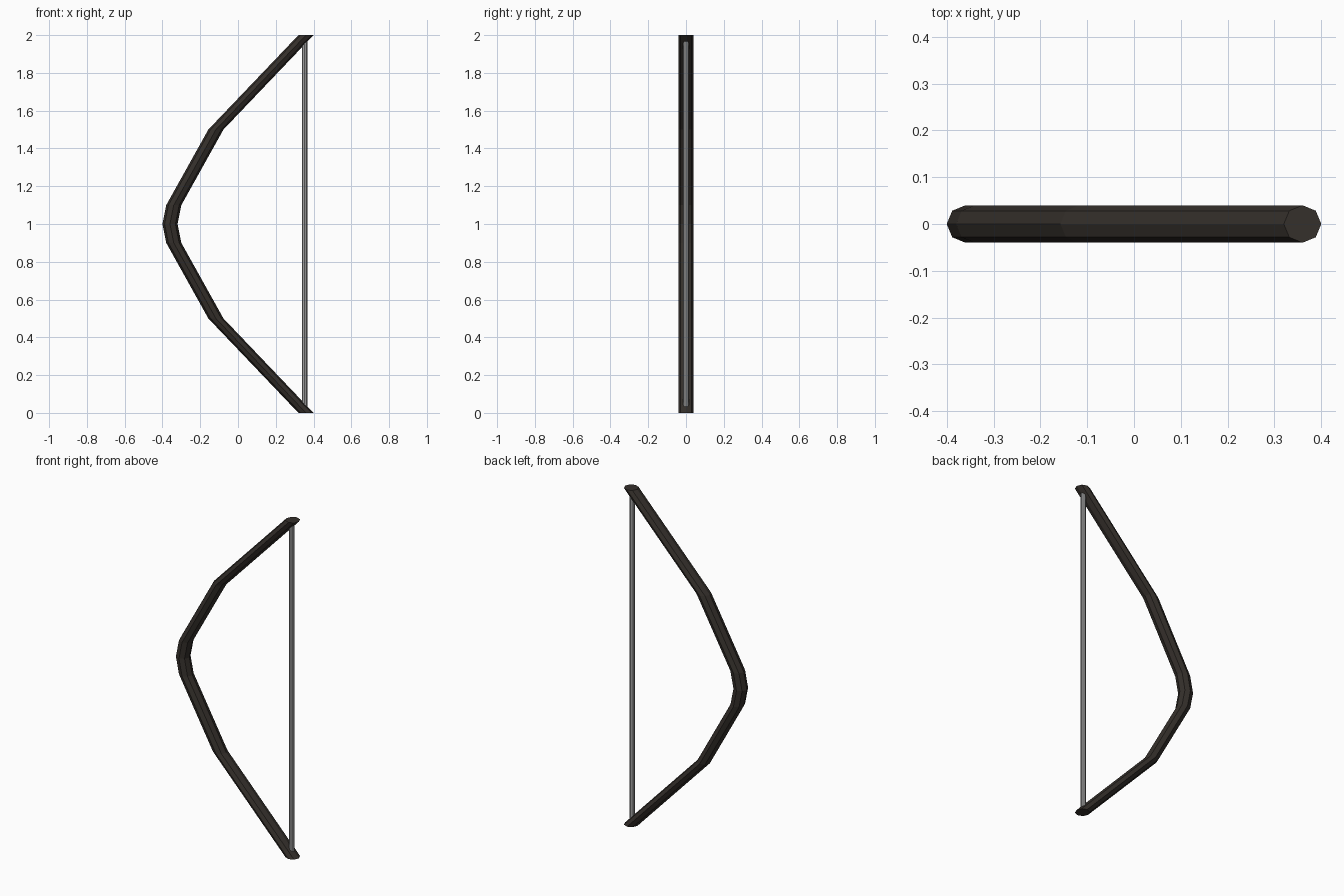
import bpy, bmesh
from math import cos, sin, pi

if "Cube" in bpy.data.objects:
    bpy.data.objects.remove(bpy.data.objects["Cube"])


def material(name, color):
    m = bpy.data.materials.new(name)
    m.diffuse_color = (*color, 1)
    m.use_nodes = True
    m.node_tree.nodes["Principled BSDF"].inputs["Base Color"].default_value = m.diffuse_color
    return m


def loft(name, path, radius, sides, mat):
    """Skin horizontal rings placed along (x, z) path points."""
    bm = bmesh.new()
    rings = [[bm.verts.new((x + radius * cos(2 * pi * i / sides),
                            radius * sin(2 * pi * i / sides), z))
              for i in range(sides)] for x, z in path]
    for a, b in zip(rings, rings[1:]):
        for i in range(sides):
            j = (i + 1) % sides
            bm.faces.new((a[i], a[j], b[j], b[i]))
    bm.faces.new(rings[0][::-1])
    bm.faces.new(rings[-1])
    bmesh.ops.recalc_face_normals(bm, faces=bm.faces)
    mesh = bpy.data.meshes.new(name)
    bm.to_mesh(mesh)
    bm.free()
    mesh.materials.append(mat)
    obj = bpy.data.objects.new(name, mesh)
    bpy.context.collection.objects.link(obj)
    return obj


# Bow limbs and grip: lower half, mirrored about z = 1
lower = [(0.36, 0), (-0.117, 0.5), (-0.34, 0.9)]
path = lower + [(-0.36, 1)] + [(x, 2 - z) for x, z in reversed(lower)]
loft("bow_limb", path, 0.04, 8, material("dark_wood", (0.035, 0.029, 0.024)))

# Bowstring, its ends buried in the limb tips
loft("bowstring", [(0.353, 0.01), (0.353, 1.99)], 0.015, 8,
     material("string_grey", (0.35, 0.35, 0.35)))
